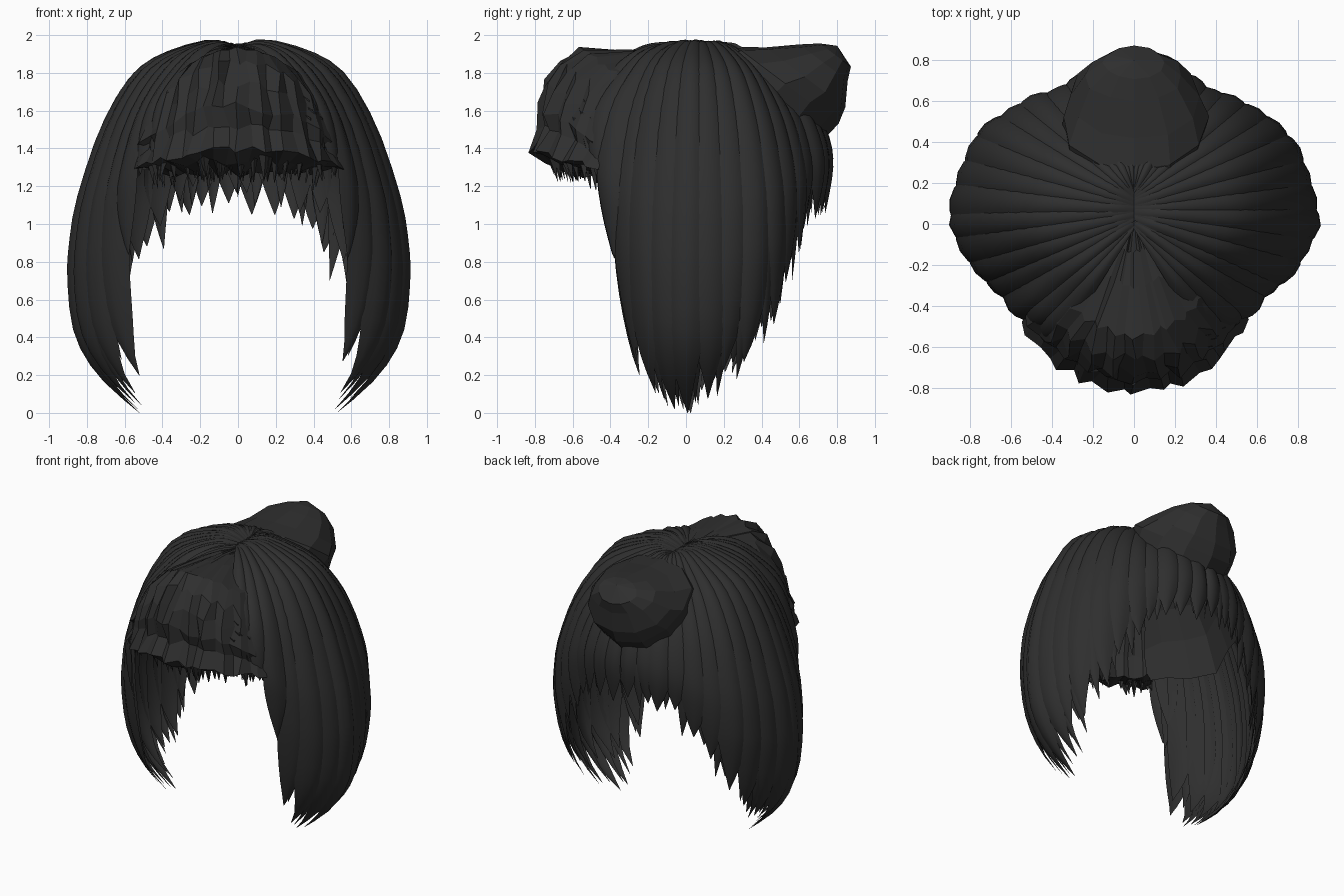
import bpy, bmesh, math, random
from mathutils import Vector

random.seed(4)
if "Cube" in bpy.data.objects:
    bpy.data.objects.remove(bpy.data.objects["Cube"])

hair = bpy.data.materials.new("charcoal_hair")
hair.use_nodes = True
COLOUR = (0.028, 0.028, 0.028, 1)
hair.diffuse_color = COLOUR
hair.node_tree.nodes["Principled BSDF"].inputs["Base Color"].default_value = COLOUR

# Plan radius and lock tip height by azimuth (degrees from the side, front negative)
RADIUS = [(-90, .8), (-60, .75), (-45, .71), (-30, .73), (-15, .82), (0, .9),
          (15, .89), (30, .88), (45, .82), (60, .76), (90, .77)]
TIP = [(-52, 1.4), (-46, 1.32), (-40, 1.15), (-34, .75), (-30, .42), (-24, .15), (-14, .02),
       (0, .02), (13, .14), (20, .24), (27, .33), (38, .62), (48, .85), (62, 1.05), (90, 1.12)]
# Fall of the hair as (share of radius, height): at the sides, front and back
SIDE = [(0, 1.95), (.16, 1.98), (.42, 1.9), (.62, 1.78), (.8, 1.51), (.94, 1.15),
        (.99, .9), (1, .7), (.96, .42), (.83, .2), (.6, 0)]
FRONT = [(0, 1.95), (.18, 1.96), (.4, 1.92), (.62, 1.82), (.87, 1.64), (1, 1.38),
         (1, 1.15), (.96, .9), (.88, .6), (.8, .3), (.6, 0)]
BACK = [(0, 1.95), (.18, 1.95), (.4, 1.84), (.62, 1.73), (.87, 1.58), (1, 1.38),
        (1, 1.15), (.96, .9), (.88, .6), (.8, .3), (.6, 0)]


def lookup(table, x):
    x = min(max(x, table[0][0]), table[-1][0])
    for (x0, y0), (x1, y1) in zip(table, table[1:]):
        if x <= x1:
            return y0 + (y1 - y0) * (x - x0) / (x1 - x0)


def spline(points, s):
    """Smooth curve through the points; s counts points."""
    last = len(points) - 1
    i = min(int(s), last - 1)
    t = s - i
    p0, p1, p2, p3 = (Vector(points[min(max(k, 0), last)]) for k in range(i - 1, i + 3))
    return p1 + (p2 - p0) * (t / 2) + (2 * p0 - 5 * p1 + 4 * p2 - p3) * (t * t / 2) \
        + (3 * p1 - p0 - 3 * p2 + p3) * (t ** 3 / 2)


def fall(a, s):
    k = math.sin(math.radians(a)) ** 2
    if a < 0:
        return spline(SIDE, s).lerp(spline(FRONT, s), min(1, 2 * k))
    return spline(SIDE, s).lerp(spline(BACK, s), k)


def fall_end(a, tip):
    """Where along the fall the hair reaches the tip height."""
    end = 1.0
    while end < 10 and fall(a, end).y > tip:
        end += .05
    return end


def hair_point(side, a, s, layer, lift=0):
    """Point on a layer of hair, raised off it by lift."""
    f, z = fall(a, s)
    lift *= min(1, f * 2.2)
    out = Vector((f + .05, max(0, z - 1.3))).normalized()
    rho = f * lookup(RADIUS, a) * layer + lift * out.x
    z += lift * out.y - (1 - layer) * .6 * max(0, z - 1)
    ar = math.radians(a)
    root = (.06 + .1 * math.sin(ar)) * (1 - f)
    return (side * max(0, rho * math.cos(ar)), root + rho * math.sin(ar), z)


def add_grid(bm, rows, flip=False, closed=False):
    """Skin rows of points, listed from top to bottom."""
    verts = [[bm.verts.new(p) for p in row] for row in rows]
    n = len(rows[0])
    for upper, lower in zip(verts, verts[1:]):
        for i in range(n if closed else n - 1):
            j = (i + 1) % n
            quad = [upper[i], lower[i], lower[j], upper[j]]
            bm.faces.new(quad[::-1] if flip else quad)
    return verts


def finish(bm, name, smooth):
    mesh = bpy.data.meshes.new(name)
    bm.to_mesh(mesh)
    bm.free()
    for p in mesh.polygons:
        p.use_smooth = smooth
    mesh.materials.append(hair)
    obj = bpy.data.objects.new(name, mesh)
    bpy.context.collection.objects.link(obj)


def add_lock(bm, side, azimuth, width, tip, layer, bulge, steps=24):
    """One curved, tapering lock from the parting down to its tip."""
    end = fall_end(azimuth, tip)
    skew = random.uniform(-2.5, 2.5)
    rows = []
    for j in range(steps + 1):
        t = j / steps
        taper = 1 if t < .75 else max(.02, 1 - ((t - .75) / .25) ** 1.8)
        rows.append([hair_point(side, azimuth + skew * t ** 4 + width * taper * i / 4,
                                end * t, layer, bulge * math.cos(i * math.pi / 4.4) * taper)
                     for i in range(-2, 3)])
    add_grid(bm, rows, side < 0)


for side, name in ((1, "left"), (-1, "right")):
    # Side curtain: broad outer locks, thin strands between them, and a backing layer
    bm = bmesh.new()
    a = -52
    while a < 91:
        tip = lookup(TIP, a)
        add_lock(bm, side, a, 14.5, max(0, tip + random.uniform(-.05, .05)),
                 random.uniform(.965, .985), .036)
        add_lock(bm, side, a + 4, 8, max(0, tip + random.uniform(-.04, .1)),
                 random.uniform(.95, .97), .02)
        add_lock(bm, side, a + 3, 14, tip + random.uniform(.05, .18), .94, .015)
        a += 8.6
    finish(bm, name + "_curtain", True)

    # Cap lining inside the curtain, with a ragged lower edge
    bm = bmesh.new()
    angles = [-45 + 15 * i for i in range(10)]
    ends = [fall_end(a, random.uniform(1.28, 1.38)) for a in angles]
    add_grid(bm, [[hair_point(side, a, end * t / 6, .88) for a, end in zip(angles, ends)]
                  for t in range(7)], side < 0)
    finish(bm, name + "_cap_lining", False)

# Puffed fringe: a faceted sheet that curls under and lines the inside
PUFF = [(.02, 1.9), (.16, 1.91), (.32, 1.92), (.55, 1.93), (.67, 1.87), (.74, 1.75),
        (.785, 1.62), (.765, 1.52), (.835, 1.4), (.73, 1.34), (.58, 1.27),
        (.56, 1.45), (.5, 1.68), (.3, 1.84), (.05, 1.87)]


def puff_point(d, rho, z):
    """Point of the fringe, d degrees off the front centre."""
    a = math.radians(d - 90)
    rho *= lookup(RADIUS, -90 + abs(d)) / lookup(RADIUS, -90)
    x = rho * math.cos(a)
    z -= 1.15 * x * x * max(0, z - 1.22) / .65
    return Vector((x, rho * math.sin(a) + .07 * max(0, .5 - rho), z))


bm = bmesh.new()
columns = 22
rows = []
for k, (rho, z) in enumerate(PUFF):
    row = []
    for i in range(columns + 1):
        d = -50 + 100 * i / columns
        rough = .035 if 3 < k < 11 else .01
        ridge = (.012 if i % 2 else -.012) * min(1, rho * 2)
        row.append(puff_point(d + random.uniform(-1.5, 1.5),
                              rho + ridge + random.uniform(-rough, rough) * .6,
                              z + random.uniform(-rough, rough) * .8))
    rows.append(row)
add_grid(bm, rows)
finish(bm, "fringe", False)

# Ragged points hanging from the fringe and shards along its sides
bm = bmesh.new()
for k in range(46):
    d = random.uniform(-50, 50)
    w = random.uniform(1.5, 3.5)
    low = 1.27 - random.uniform(0, .05) - .04 * (abs(d) > 36)
    rho = random.uniform(.62, .76)
    add_grid(bm, [[puff_point(d - w, rho, 1.42), puff_point(d, rho + .03, 1.4),
                   puff_point(d + w, rho, 1.42)],
                  [puff_point(d + e, rho - .03, low) for e in (-.2, 0, .2)]])
for side in (-1, 1):
    for k in range(18):
        d = side * random.uniform(32, 48)
        z = random.uniform(1.38, 1.85)
        rho = lookup([(1.3, .76), (1.62, .76), (1.75, .73), (1.87, .65)], z)
        add_grid(bm, [[puff_point(d - 2.5, rho, z), puff_point(d, rho + .02, z),
                       puff_point(d + 2.5, rho, z)],
                      [puff_point(d + side * 2 + e, rho + .01, z - .16)
                       for e in (-.2, 0, .2)]])
finish(bm, "fringe_points", False)

# Low-poly bun leaning out of the back of the crown
bm = bmesh.new()
centre = Vector((0, .48, 1.715))
along, normal = Vector((0, .8, -.6)), Vector((0, .6, .8))
rings = []
# Each ring: height, shift along the slope, half width, half length
for h, shift, wide, length in ((.33, .14, .15, .1), (.26, .115, .24, .16),
                               (.14, .08, .32, .27), (.05, .02, .355, .34),
                               (-.06, 0, .35, .36)):
    ring = []
    for i in range(12):
        a = math.tau * i / 12
        wobble = 1 + random.uniform(-.05, .05)
        ring.append(centre + normal * h + along * (shift - length * wobble * math.cos(a))
                    + Vector((wide * wobble * math.sin(a), 0, 0)))
    rings.append(ring)
verts = add_grid(bm, rings, closed=True)
apex = bm.verts.new(centre + normal * .375 + along * .12)
for i in range(12):
    bm.faces.new((verts[0][i], verts[0][(i + 1) % 12], apex))
bmesh.ops.recalc_face_normals(bm, faces=bm.faces)
finish(bm, "bun", False)
